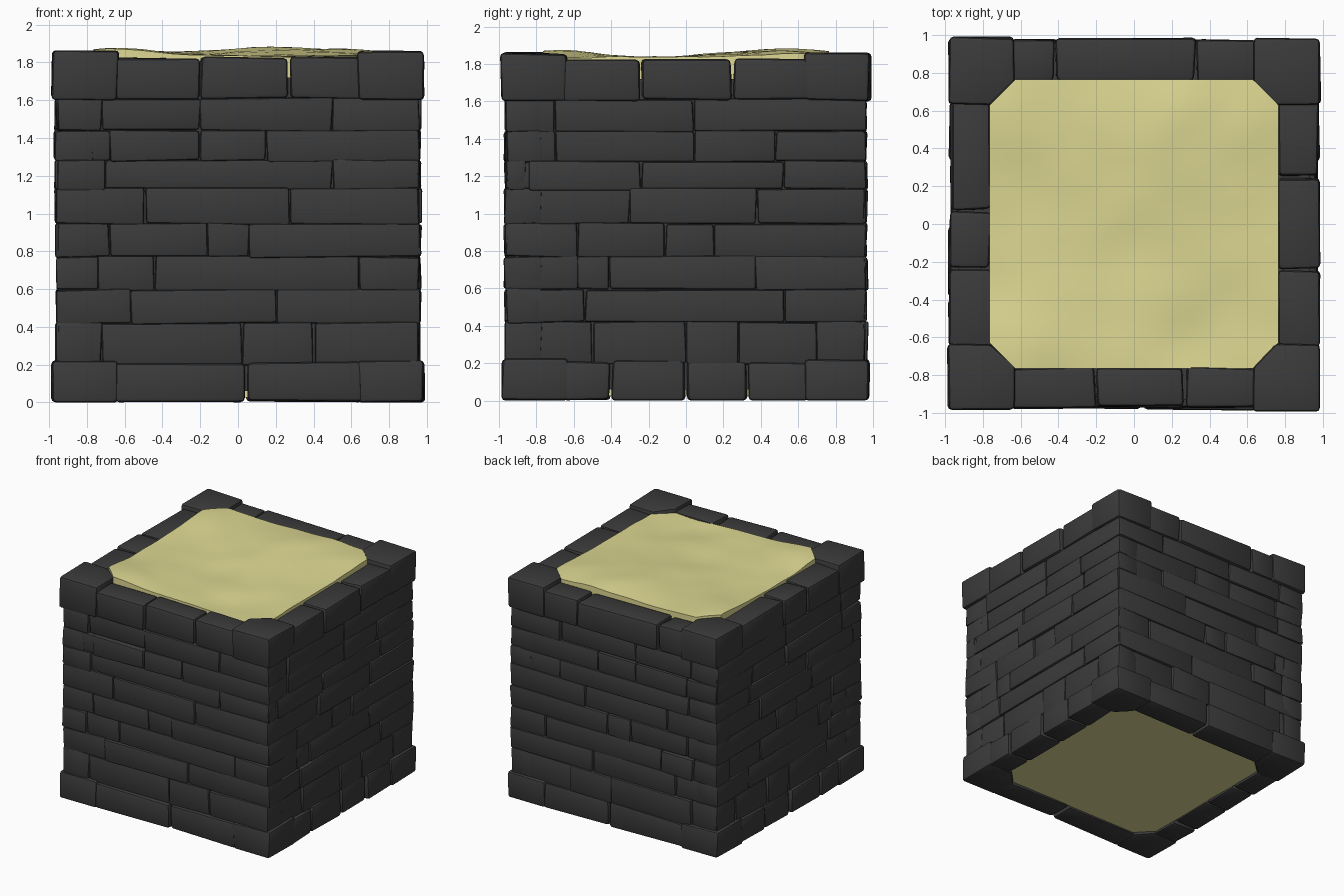
import bpy, bmesh, math, random
from mathutils import Vector, Matrix, noise

if "Cube" in bpy.data.objects:
    bpy.data.objects.remove(bpy.data.objects["Cube"])

random.seed(4)


def material(name, rgb):
    m = bpy.data.materials.new(name)
    m.diffuse_color = (*rgb, 1)
    m.use_nodes = True
    m.node_tree.nodes["Principled BSDF"].inputs["Base Color"].default_value = m.diffuse_color
    return m


STONE = material("dark stone", (0.043, 0.043, 0.043))
SAND = material("pale sand", (0.73, 0.69, 0.29))


def finish(name, bm, mat, angle):
    bmesh.ops.recalc_face_normals(bm, faces=bm.faces[:])
    me = bpy.data.meshes.new(name)
    bm.to_mesh(me)
    bm.free()
    me.materials.append(mat)
    ob = bpy.data.objects.new(name, me)
    bpy.context.collection.objects.link(ob)
    bpy.ops.object.select_all(action='DESELECT')
    ob.select_set(True)
    bpy.context.view_layer.objects.active = ob
    bpy.ops.object.shade_smooth_by_angle(angle=math.radians(angle))


def box(bm, lo, hi, rot=0, bevel=0.014, jitter=0.007, chamfer=None):
    """Worn block; chamfer cuts the vertical edge nearest the model axis."""
    t = bmesh.new()
    bmesh.ops.create_cube(t, size=1)
    lo, hi = Vector(lo), Vector(hi)
    for v in t.verts:
        v.co = Vector([lo[i] + (v.co[i] + 0.5) * (hi[i] - lo[i]) for i in range(3)])
    if chamfer:
        upright = [e for e in t.edges if abs(e.verts[0].co.z - e.verts[1].co.z) > 0.01]
        inner = min(upright, key=lambda e: e.verts[0].co.xy.length)
        bmesh.ops.bevel(t, geom=[inner], offset=chamfer, segments=1, affect='EDGES')
    for v in t.verts:
        v.co += Vector([random.uniform(-jitter, jitter) for _ in range(3)])
        v.co.z = max(v.co.z, 0)
    if bevel:
        bmesh.ops.bevel(t, geom=t.edges[:], offset=bevel, segments=2,
                        profile=0.5, affect='EDGES')
    t.transform(Matrix.Rotation(rot, 4, 'Z'))
    me = bpy.data.meshes.new("tmp")
    t.to_mesh(me)
    t.free()
    bm.from_mesh(me)
    bpy.data.meshes.remove(me)


# Brick courses: heights and the joints along the front and right walls
LEVELS = [0.2, 0.42, 0.595, 0.77, 0.945, 1.13, 1.28, 1.44, 1.61]
FRONT = [[-0.72, 0.02, 0.4], [-0.57, 0.2], [-0.74, -0.44, 0.64], [-0.68, -0.16, 0.06],
         [-0.49, 0.27], [-0.7, 0.5], [-0.68, -0.2, 0.15], [-0.72, -0.2, 0.5]]
RIGHT = [[-0.5, 0.0, 0.28, 0.7], [-0.54, 0.53], [-0.58, -0.41, 0.37], [-0.58, -0.11, 0.15],
         [-0.3, 0.38], [-0.85, -0.24, 0.52], [-0.7, 0.04, 0.48], [-0.7, 0.04]]


def mirrored(rows):
    return [[-u for u in reversed(r)] for r in rows]


WALLS = [("front", FRONT, [-0.2, 0.27], [0.04]),
         ("right", RIGHT, [-0.24, 0.25], [-0.4, 0.0, 0.33]),
         ("back", mirrored(FRONT), [-0.33, 0.42], [-0.04]),
         ("left", mirrored(RIGHT), [-0.07, 0.24], [-0.33, 0.0, 0.4])]

for k, (side, rows, top, bottom) in enumerate(WALLS):
    rot = k * math.pi / 2
    bm = bmesh.new()
    for z0, z1, joints in zip(LEVELS, LEVELS[1:], rows):
        cuts = [-0.96] + joints + [0.96]
        for a, b in zip(cuts, cuts[1:]):
            d = random.uniform(0.952, 0.972)
            box(bm, (a + 0.002, -d, z0 - 0.002), (b - 0.002, -0.77, z1 + 0.002), rot)
    finish(side + "_wall_bricks", bm, STONE, 40)

    # Rim and foot stones between the corner blocks
    bm = bmesh.new()
    for joints, z0, z1 in ((top, 1.605, 1.825), (bottom, 0.003, 0.21)):
        cuts = [-0.66] + joints + [0.66]
        for a, b in zip(cuts, cuts[1:]):
            d = random.uniform(0.965, 0.985)
            box(bm, (a + 0.006, -d, z0), (b - 0.006, -0.76, z1), rot, 0.022, 0.008)
    finish(side + "_rim_and_foot_stones", bm, STONE, 40)

    # Corner blocks at the top and the foot
    bm = bmesh.new()
    for z0, z1 in ((1.605, 1.857), (0, 0.22)):
        d = random.uniform(0.98, 0.99)
        box(bm, (0.635, -d, z0), (0.98, -0.635, z1), rot, 0.02, 0.007, chamfer=0.12)
    finish(side + "_corner_blocks", bm, STONE, 40)

# Stone backing that closes the joints
bm = bmesh.new()
box(bm, (-0.93, -0.93, 0.06), (0.93, 0.93, 1.72), 0, 0, 0)
finish("wall_core", bm, STONE, 30)


# Sand fill with an uneven top
def bump(x, y, cx, cy, h, r):
    return h * math.exp(-((x - cx) ** 2 + (y - cy) ** 2) / r ** 2)


def sand_height(x, y):
    z = 1.838 + 0.012 * noise.noise(Vector((x * 4, y * 4, 3)))
    z += bump(x, y, 0.15, 0.5, 0.04, 0.4) + bump(x, y, -0.65, 0.6, 0.035, 0.3)
    z += bump(x, y, -0.65, -0.68, 0.04, 0.25) + bump(x, y, 0.6, 0.55, 0.02, 0.25)
    z -= bump(x, y, 0.45, -0.62, 0.03, 0.25) + bump(x, y, 0.0, -0.25, 0.012, 0.3)
    return z


bm = bmesh.new()
bmesh.ops.create_grid(bm, x_segments=18, y_segments=18, size=0.765)
rim = [e for e in bm.edges if e.is_boundary]
for v in bm.verts:
    v.co.z = sand_height(v.co.x, v.co.y)
skirt = bmesh.ops.extrude_edge_only(bm, edges=rim)["geom"]
for v in skirt:
    if isinstance(v, bmesh.types.BMVert):
        v.co.z = 0.025
bmesh.ops.holes_fill(bm, edges=[e for e in bm.edges if e.is_boundary])
# Trim the four upright corners so the corner blocks stand clear
for sx in (-1, 1):
    for sy in (-1, 1):
        n = Vector((sx, sy, 0)).normalized()
        cut = bmesh.ops.bisect_plane(bm, geom=bm.verts[:] + bm.edges[:] + bm.faces[:],
                                     plane_co=n * 0.985, plane_no=n, clear_outer=True)
        edges = [e for e in cut["geom_cut"] if isinstance(e, bmesh.types.BMEdge)]
        bmesh.ops.holes_fill(bm, edges=edges)
finish("sand_fill", bm, SAND, 45)
